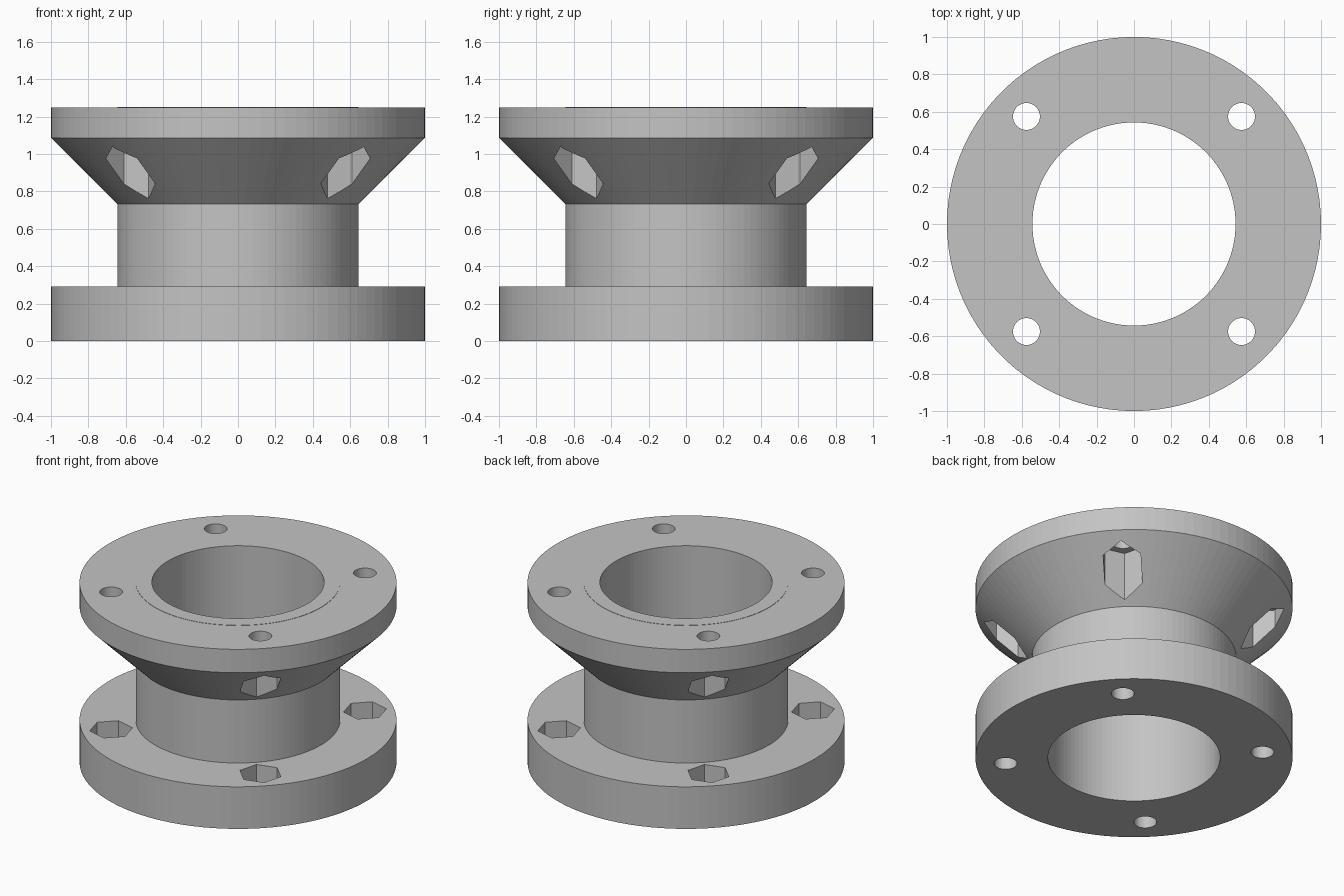
import bpy
import bmesh
from math import cos, sin, pi

old = bpy.data.objects.get("Cube")
if old:
    bpy.data.objects.remove(old, do_unlink=True)

SEGMENTS = 100
HOLE_OFFSET = 0.575

grey = bpy.data.materials.new("plain_grey")
grey.use_nodes = True
colour = (0.55, 0.55, 0.55, 1)
grey.diffuse_color = colour
grey.node_tree.nodes["Principled BSDF"].inputs["Base Color"].default_value = colour


def make_object(name, bm):
    bmesh.ops.recalc_face_normals(bm, faces=bm.faces)
    mesh = bpy.data.meshes.new(name)
    bm.to_mesh(mesh)
    bm.free()
    mesh.materials.append(grey)
    obj = bpy.data.objects.new(name, mesh)
    bpy.context.collection.objects.link(obj)
    return obj


def revolve(name, profile):
    """Spin a closed (radius, height) profile around the z axis."""
    bm = bmesh.new()
    rings = []
    for i in range(SEGMENTS):
        a = 2 * pi * i / SEGMENTS
        rings.append([bm.verts.new((r * cos(a), r * sin(a), z)) for r, z in profile])
    for i, ring in enumerate(rings):
        following = rings[(i + 1) % SEGMENTS]
        for j in range(len(profile)):
            k = (j + 1) % len(profile)
            bm.faces.new((ring[j], following[j], following[k], ring[k]))
    return make_object(name, bm)


def add_prism(bm, x, y, radius, sides, bottom, top, turn=0.0):
    """Add an upright prism between two heights."""
    angles = [turn + 2 * pi * i / sides for i in range(sides)]
    base = bm.faces.new([bm.verts.new((x + radius * cos(a), y + radius * sin(a), bottom))
                         for a in angles])
    grown = bmesh.ops.extrude_face_region(bm, geom=[base], use_keep_orig=True)
    verts = [g for g in grown["geom"] if isinstance(g, bmesh.types.BMVert)]
    bmesh.ops.translate(bm, verts=verts, vec=(0, 0, top - bottom))


# Flanged sleeve: bore, base flange, neck, cone and top flange
spool = revolve("flanged_spool", [
    (0.543, 0), (1, 0), (1, 0.293), (0.645, 0.293), (0.645, 0.732),
    (1, 1.087), (1, 1.25), (0.645, 1.25), (0.645, 1.252), (0.543, 1.252)])

# Cutters: bolt holes through both flanges, and hexagonal nut pockets
corners = [(sx * HOLE_OFFSET, sy * HOLE_OFFSET) for sx in (-1, 1) for sy in (-1, 1)]
holes = bmesh.new()
pockets = bmesh.new()
for x, y in corners:
    add_prism(holes, x, y, 0.072, 48, -0.1, 1.4)
    turn = pi / 4 if x * y > 0 else -pi / 4
    add_prism(pockets, x, y, 0.137, 6, 0.15, 1.1, turn)

for name, bm in (("nut_pocket_cutter", pockets), ("bolt_hole_cutter", holes)):
    cutter = make_object(name, bm)
    cutter.hide_render = True
    cutter.hide_viewport = True
    cut = spool.modifiers.new(name, "BOOLEAN")
    cut.operation = "DIFFERENCE"
    cut.solver = "EXACT"
    cut.object = cutter

# Bake the cuts, then drop the helpers
bpy.context.view_layer.update()
graph = bpy.context.evaluated_depsgraph_get()
cut_mesh = bpy.data.meshes.new_from_object(spool.evaluated_get(graph))
spool.modifiers.clear()
spool.data = cut_mesh
for name in ("nut_pocket_cutter", "bolt_hole_cutter"):
    bpy.data.objects.remove(bpy.data.objects[name], do_unlink=True)
